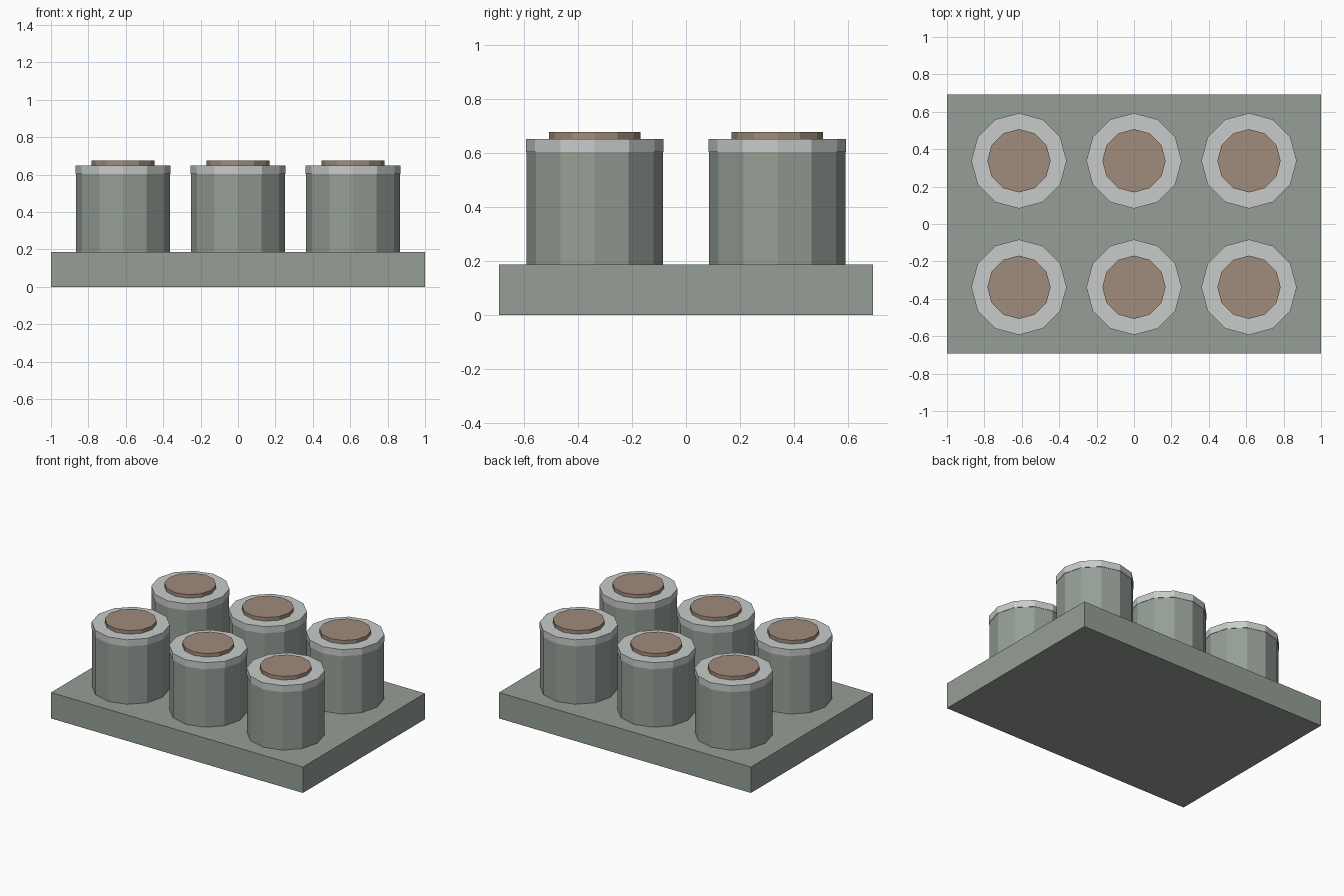
import bpy

cube = bpy.data.objects.get("Cube")
if cube:
    bpy.data.objects.remove(cube, do_unlink=True)


def make_material(name, rgb):
    mat = bpy.data.materials.new(name)
    mat.use_nodes = True
    mat.diffuse_color = (*rgb, 1)
    mat.node_tree.nodes["Principled BSDF"].inputs["Base Color"].default_value = (*rgb, 1)
    return mat


green = make_material("grey green", (0.30, 0.345, 0.305))
silver = make_material("pale grey", (0.57, 0.60, 0.59))
brown = make_material("dull brown", (0.35, 0.26, 0.20))


def disc(name, x, y, radius, bottom, top, mat):
    """Upright twelve-sided cylinder with flat sides."""
    bpy.ops.mesh.primitive_cylinder_add(
        vertices=12, radius=radius, depth=top - bottom,
        location=(x, y, (bottom + top) / 2))
    obj = bpy.context.object
    obj.name = name
    obj.data.materials.append(mat)


# Base slab
bpy.ops.mesh.primitive_cube_add(size=1, location=(0, 0, 0.093))
slab = bpy.context.object
slab.name = "base_slab"
slab.scale = (2, 1.384, 0.186)
bpy.ops.object.transform_apply(location=False, rotation=False, scale=True)
slab.data.materials.append(green)

# Six canisters: body, rim and lid
for row, y in (("front", -0.338), ("back", 0.338)):
    for column, x in (("right", -0.615), ("middle", 0), ("left", 0.615)):
        place = f"{row}_{column}"
        disc(f"canister_body_{place}", x, y, 0.252, 0.186, 0.602, green)
        disc(f"canister_rim_{place}", x, y, 0.255, 0.602, 0.65, silver)
        disc(f"canister_lid_{place}", x, y, 0.169, 0.65, 0.676, brown)
